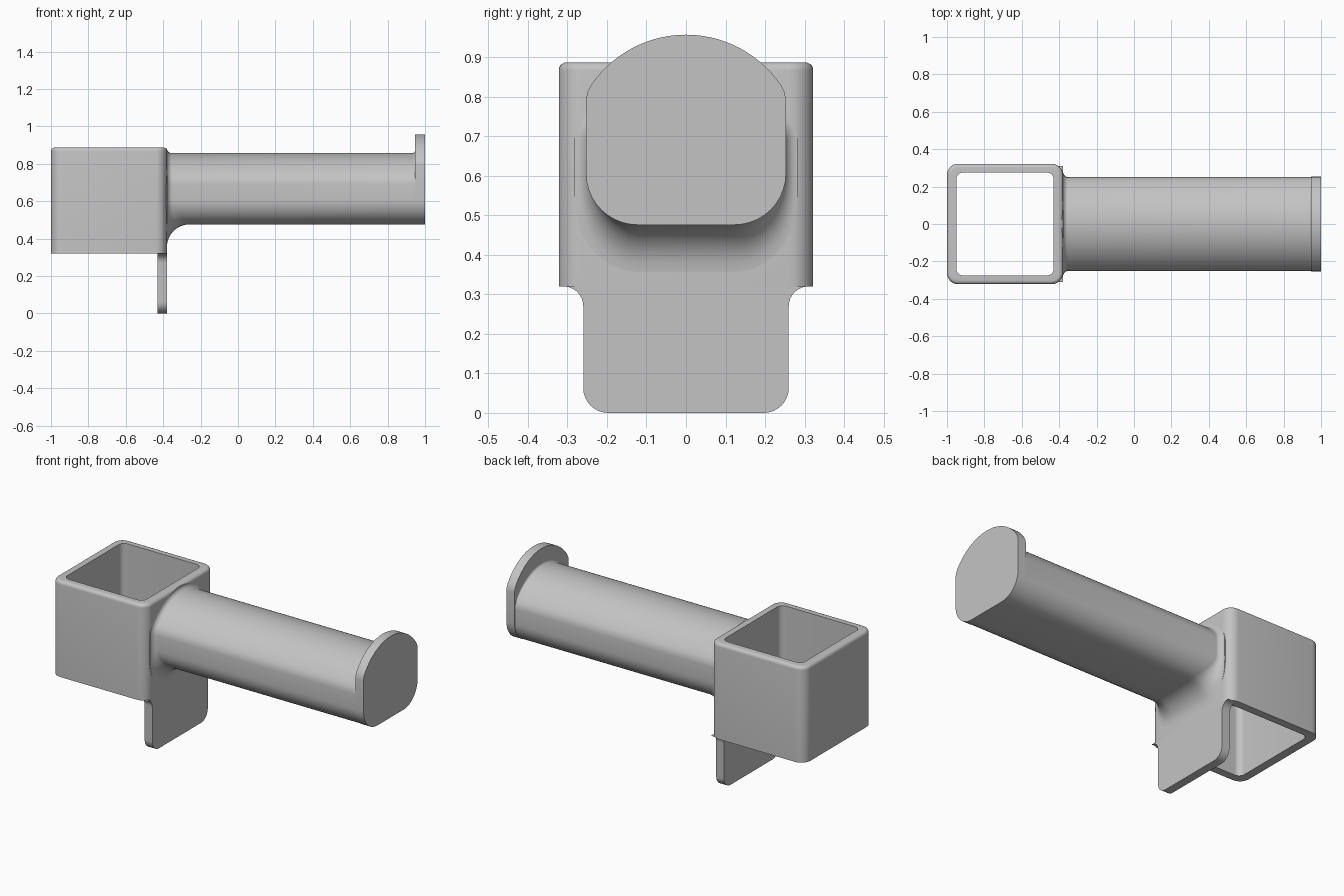
import bpy, bmesh, math
from mathutils import Vector

cube = bpy.data.objects.get("Cube")
if cube:
    bpy.data.objects.remove(cube, do_unlink=True)

grey = bpy.data.materials.new("plain grey")
grey.use_nodes = True
colour = (0.55, 0.55, 0.55, 1)
grey.diffuse_color = colour
grey.node_tree.nodes["Principled BSDF"].inputs["Base Color"].default_value = colour


def loft(name, rings, loop=False):
    """Skin a list of equal closed rings; cap the ends, or join last to first."""
    bm = bmesh.new()
    rows = [[bm.verts.new(p) for p in ring] for ring in rings]
    pairs = list(zip(rows, rows[1:])) + ([(rows[-1], rows[0])] if loop else [])
    n = len(rows[0])
    for a, b in pairs:
        for i in range(n):
            j = (i + 1) % n
            bm.faces.new((a[i], a[j], b[j], b[i]))
    if not loop:
        bm.faces.new(rows[0])
        bm.faces.new(rows[-1])
    bmesh.ops.recalc_face_normals(bm, faces=bm.faces)
    mesh = bpy.data.meshes.new(name)
    bm.to_mesh(mesh)
    bm.free()
    obj = bpy.data.objects.new(name, mesh)
    bpy.context.collection.objects.link(obj)
    mesh.materials.append(grey)
    bpy.ops.object.select_all(action='DESELECT')
    obj.select_set(True)
    bpy.context.view_layer.objects.active = obj
    bpy.ops.object.shade_smooth_by_angle(angle=math.radians(35))
    return obj


def arc(cx, cy, r, start, end, steps=8):
    angles = [math.radians(start + (end - start) * i / steps) for i in range(steps + 1)]
    return [(cx + r * math.cos(a), cy + r * math.sin(a)) for a in angles]


def mirrored(half):
    """Complete a half profile, given bottom to top on the +y side."""
    return half + [(-y, z) for y, z in reversed(half) if abs(y) > 1e-5]


# Square sleeve, open through the top and bottom
def square_ring(z, hx, hy, r):
    cx = -0.69
    pts = []
    for k, (sx, sy) in enumerate([(1, 1), (-1, 1), (-1, -1), (1, -1)]):
        pts += arc(cx + sx * (hx - r), sy * (hy - r), r, 90 * k, 90 * k + 90)
    return [(x, y, z) for x, y in pts]


BOTTOM, TOP, BEVEL = 0.32, 0.887, 0.02
rings = [square_ring(BOTTOM, 0.31, 0.322, 0.06)]
for i in range(6):
    a = math.radians(90 * i / 5)
    inset = BEVEL * (1 - math.cos(a))
    rings.append(square_ring(TOP - BEVEL + BEVEL * math.sin(a),
                             0.31 - inset, 0.322 - inset, 0.06 - inset))
rings += [square_ring(z, 0.26, 0.275, 0.035) for z in (TOP, BOTTOM)]
loft("square_sleeve", rings, loop=True)

# Hanging tab with rounded feet and flared shoulders
tab = mirrored(arc(0.197, 0.063, 0.063, -90, 0) + arc(0.31, 0.27, 0.05, 180, 90))
loft("lower_tab", [[(x, y, z) for y, z in tab] for x in (-0.43, -0.38)])


# Rounded section with a domed top, shared by the arm and its end stop
def section(top, half):
    r = 0.29
    side = math.degrees(math.acos((half - 0.012) / r))
    crown = arc(0, top - r, r, side, 90, 14)
    shoulder_y, shoulder_z = crown[0]
    lower = arc(half - 0.13, 0.606, 0.13, -90, 0, 10)
    ease = [(half, shoulder_z - 0.04), (half - 0.003, shoulder_z - 0.018)]
    return mirrored(lower + ease + crown)


# Arm, flaring into the sleeve and slightly into the end stop
arm = section(0.857, 0.25)
centre = Vector((0, 0.66))
normals = []
for i, p in enumerate(arm):
    t = Vector(arm[(i + 1) % len(arm)]) - Vector(arm[i - 1])
    normals.append(Vector((t.y, -t.x)).normalized())


def flare_ring(base, direction, angle, down, side, up):
    ring = []
    for (y, z), n in zip(arm, normals):
        vertical = down if n.y < 0 else up
        r = side * n.x ** 2 + vertical * n.y ** 2
        offset = r * (1 - math.sin(angle))
        ring.append((base + direction * r * (1 - math.cos(angle)),
                     y + n.x * offset, z + n.y * offset))
    return ring


quarter = [math.radians(90 * i / 8) for i in range(9)]
rings = [[(-0.4, y, z) for _, y, z in flare_ring(-0.38, 1, 0, 0.12, 0.032, 0.025)]]
rings += [flare_ring(-0.38, 1, a, 0.12, 0.032, 0.025) for a in quarter]
rings += [flare_ring(0.947, -1, a, 0, 0, 0.015) for a in reversed(quarter)]
loft("arm", rings)

# End stop plate
plate = section(0.957, 0.253)
loft("end_stop", [[(x, y, z) for y, z in plate] for x in (0.947, 1.0)])
